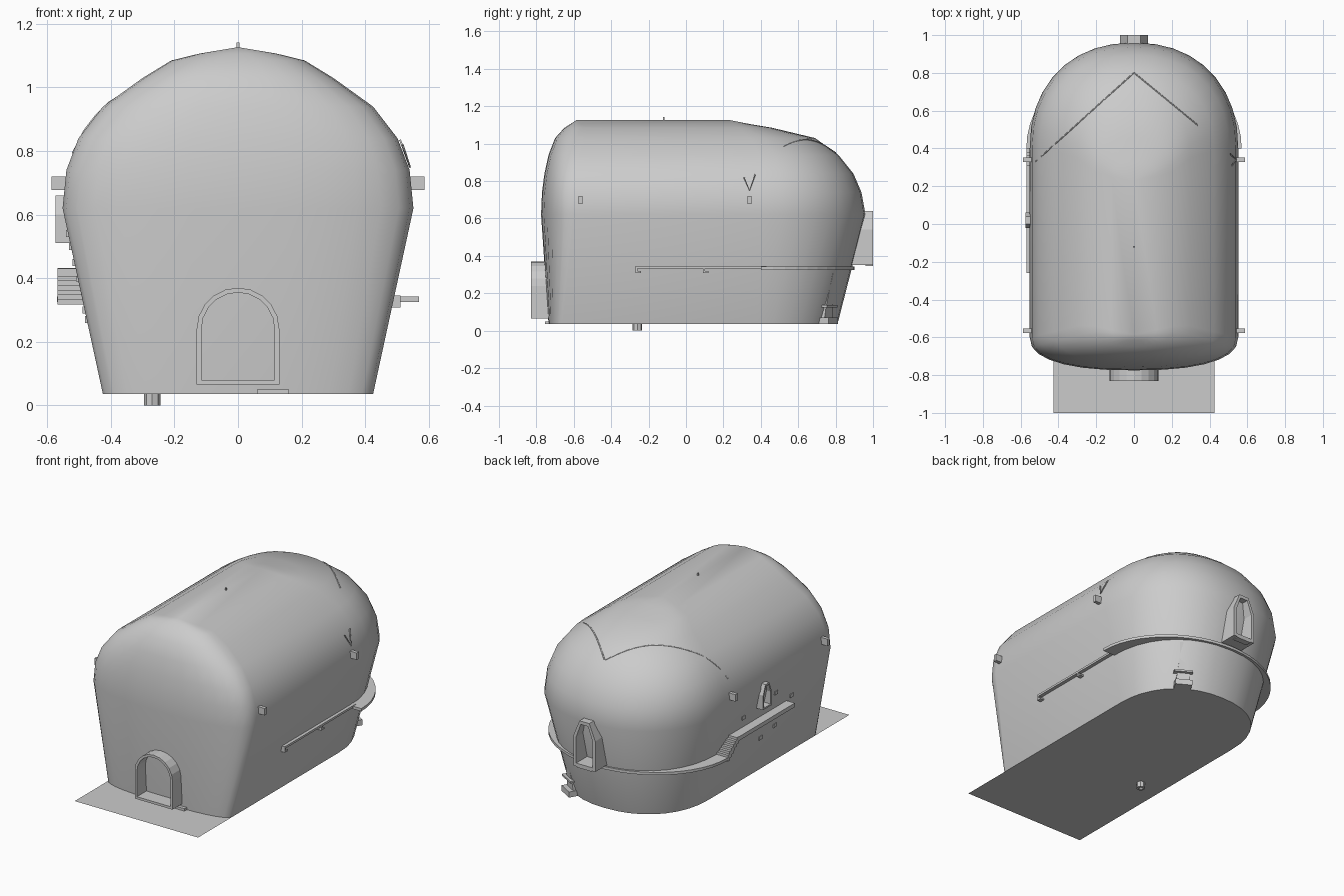
import bpy, bmesh, math
from mathutils import Vector, Matrix
from mathutils.bvhtree import BVHTree

if "Cube" in bpy.data.objects:
    bpy.data.objects.remove(bpy.data.objects["Cube"])


def make(name, verts, faces, smooth=False):
    me = bpy.data.meshes.new(name)
    bm = bmesh.new()
    vs = [bm.verts.new(v) for v in verts]
    for f in faces:
        bm.faces.new([vs[i] for i in f])
    bmesh.ops.remove_doubles(bm, verts=bm.verts, dist=1e-5)
    bmesh.ops.recalc_face_normals(bm, faces=bm.faces)
    bm.to_mesh(me)
    bm.free()
    ob = bpy.data.objects.new(name, me)
    bpy.context.collection.objects.link(ob)
    if smooth:
        bpy.ops.object.select_all(action='DESELECT')
        ob.select_set(True)
        bpy.context.view_layer.objects.active = ob
        bpy.ops.object.shade_smooth_by_angle(angle=math.radians(35))
    return ob


def box(name, x0, x1, y0, y1, z0, z1):
    v = [(x, y, z) for x in (x0, x1) for y in (y0, y1) for z in (z0, z1)]
    return make(name, v, [(0, 1, 3, 2), (4, 6, 7, 5), (0, 4, 5, 1),
                          (2, 3, 7, 6), (0, 2, 6, 4), (1, 5, 7, 3)])


def frame(name, pts, inner, depth, mat):
    """Hollow frame: outline in (u, z), extruded from 0 to depth."""
    n = len(pts)
    loops = [(pts, 0), (pts, depth), (inner, depth), (inner, 0)]
    v = [mat @ Vector((u, d, z)) for lp, d in loops for u, z in lp]
    f = [(a * n + i, a * n + (i + 1) % n, b * n + (i + 1) % n, b * n + i)
         for a, b in ((0, 1), (1, 2), (2, 3)) for i in range(n)]
    return make(name, v, f)


def arc(w, r, c, n, segs, t0=0.0, t1=math.pi):
    """Half superellipse in plan, from +x to -x, bulging by r along y."""
    out = []
    for i in range(segs + 1):
        t = t0 + (t1 - t0) * i / segs
        co, si = math.cos(t), max(math.sin(t), 0)
        out.append((math.copysign(abs(co) ** (2 / n), co) * w, c + r * si ** (2 / n)))
    return out


# Shell: z, half width, front start, front tip, back start, back tip
levels = [
    (0.035, .425, -.66, -.735, .38, .81), (.62, .552, -.60, -.775, .40, .96),
    (.74, .54, -.60, -.77, .40, .938), (.84, .502, -.59, -.757, .40, .895),
    (.94, .425, -.57, -.735, .39, .815), (1.03, .30, -.54, -.70, .35, .69),
    (1.085, .21, -.54, -.65, .28, .46), (1.107, .12, -.56, -.615, .25, .33),
    (1.127, 0, -.585, -.585, .23, .23)]
rings = []
for z, w, f0, f1, b0, b1 in levels:
    ring = arc(w, b1 - b0, b0, 2.2, 18) + arc(w, f1 - f0, f0, 2.4, 14)[::-1]
    rings.append([(x, y, z) for x, y in ring])
n = len(rings[0])
faces = [(k * n + i, k * n + (i + 1) % n, (k + 1) * n + (i + 1) % n, (k + 1) * n + i)
         for k in range(len(levels) - 2) for i in range(n)]
# The top strip closes on the ridge
verts = [p for r in rings[:-1] for p in r]
a, b, k = len(verts), len(verts) + 1, (len(levels) - 2) * n
verts += [(0, .23, 1.127), (0, -.585, 1.127)]
for i in range(n):
    j = (i + 1) % n
    if i < 18:
        faces.append((k + i, k + j, a))
    elif 18 < i < n - 1:
        faces.append((k + i, k + j, b))
    else:
        faces.append((k + i, k + j, b, a) if i == 18 else (k + i, k + j, a, b))
shell = make("house_shell", verts, faces, True)
bvh = BVHTree.FromPolygons([v.co for v in shell.data.vertices],
                           [p.vertices[:] for p in shell.data.polygons])

# Floor slab with front apron
floor = [(x, y, .035) for x, y in arc(.425, .43, .38, 2.2, 18)] + [(-.425, -1, .035), (.425, -1, .035)]
make("floor", floor, [range(len(floor))])

# Arched entrance tunnel
def arch(r, z0, zc):
    return [(r, z0)] + [(r * math.cos(math.pi * i / 10), zc + r * math.sin(math.pi * i / 10))
                        for i in range(11)] + [(-r, z0)]
frame("entrance_arch", arch(.13, .065, .24), arch(.115, .08, .24), -.10, Matrix.Translation((0, -.73, 0)))
box("entrance_step", .06, .16, -.755, -.72, .035, .05)

# Pointed windows on back and left wall
def window(name, w, z0, zs, z1, depth, mat):
    o = [(-w, z0), (w, z0), (w, zs), (w * .45, z1), (-w * .45, z1), (-w, zs)]
    zc = (z0 + z1) / 2
    frame(name, o, [(u * .75, zc + (z - zc) * .86) for u, z in o], depth, mat)
window("back_window", .075, .35, .54, .64, .12, Matrix.Translation((0, .88, 0)))
box("back_window_sill", -.05, .05, .96, 1.0, .345, .362)
window("left_window", .042, .51, .60, .66, .055,
       Matrix.Translation((-.52, .02, 0)) @ Matrix.Rotation(math.pi / 2, 4, 'Z'))

# Curved ledge around the back
inner = arc(.47, .46, .40, 2.2, 24)
outer = arc(.57, .50, .40, 2.0, 24)
m = len(inner)
lv = [(x, y, z) for z in (.325, .342) for lp in (inner, outer) for x, y in lp]
lf = [(p * m + i, p * m + i + 1, q * m + i + 1, q * m + i)
      for p, q in ((0, 1), (2, 3), (1, 3), (0, 2)) for i in range(m - 1)]
lf += [(0, m, 3 * m, 2 * m), (m - 1, 2 * m - 1, 4 * m - 1, 3 * m - 1)]
make("back_ledge", lv, lf)

# Left stairs and upper walkway
for i in range(6):
    z = .342 + .015 * (i + 1)
    box("stair_step", -.568, -.48, .40 - .018 * (i + 1), .40 - .018 * i, z - .04, z)
box("left_walkway", -.568, -.49, -.26, .295, .405, .43)

# Right handrail with brackets
box("right_rail", .485, .512, -.27, .43, .332, .345)
for y in (-.27, .09):
    box("rail_bracket", .485, .512, y, y + .012, .31, .345)
    box("rail_bracket_foot", .485, .512, y, y + .03, .308, .318)

# Wall lamps
for s in (-1, 1):
    for y in (-.565, .34):
        box("wall_lamp", min(s * .53, s * .587), max(s * .53, s * .587), y - .011, y + .011, .677, .72)

# Small wall tiles on the left
for y, z in ((.19, .50), (0, .40), (-.12, .54), (-.05, .27), (-.18, .30), (-.3, .45)):
    x = -(.425 + .127 * (z - .035) / .585)
    box("wall_tile", x - .006, x + .02, y - .014, y + .014, z - .011, z + .011)

# Flared buttress at the rear right: half width, height, outward offset
prof = [(.045, .05, .03), (.035, .12, .035), (.022, .22, .05), (.026, .31, .075)]
mat = Matrix.Translation((.25, .735, 0)) @ Matrix.Rotation(math.radians(-30), 4, 'Z')
pv = [mat @ Vector((s * w, d, z)) for w, z, o in prof for s, d in ((-1, o - .04), (1, o - .04), (1, o), (-1, o))]
pf = [(4 * i + j, 4 * i + (j + 1) % 4, 4 * i + 4 + (j + 1) % 4, 4 * i + 4 + j) for i in range(3) for j in range(4)]
make("buttress", pv, pf + [(0, 1, 2, 3), (12, 13, 14, 15)])
for nm, w, d, z0, z1 in (("buttress_foot", .05, .06, .035, .07), ("buttress_shelf", .056, .055, .125, .137)):
    box(nm, -w, w, -.02, d, z0, z1).matrix_world = mat

# Drain foot under the floor
v = [(-.27 + r * math.cos(t * math.pi / 4), -.26 + r * math.sin(t * math.pi / 4), z)
     for r, z in ((.026, .036), (.026, 0), (.014, 0), (.014, .036)) for t in range(8)]
make("drain_pipe", v, [(8 * p + i, 8 * p + (i + 1) % 8, 8 * p + 8 + (i + 1) % 8, 8 * p + 8 + i)
                       for p in range(3) for i in range(8)])

# Thin ribs laid on the shell
def rod(name, pts):
    cu = bpy.data.curves.new(name, 'CURVE')
    cu.dimensions, cu.bevel_depth, cu.bevel_resolution = '3D', .004, 0
    sp = cu.splines.new('POLY')
    sp.points.add(len(pts) - 1)
    for p, q in zip(sp.points, pts):
        p.co = (*q, 1)
    bpy.context.collection.objects.link(bpy.data.objects.new(name, cu))

for end in ((-.52, .33), (.34, .52)):
    pts = []
    for i in range(15):
        p = Vector((0, .80)).lerp(Vector(end), i / 14)
        hit = bvh.ray_cast(Vector((p.x, p.y, 2)), Vector((0, 0, -1)))[0]
        if hit:
            pts.append(hit)
    rod("roof_rib", pts)
rod("side_brace", [(.518, .31, .82), (.541, .34, .75), (.510, .37, .835)])
box("roof_pin", -.004, .004, -.124, -.116, 1.11, 1.142)
